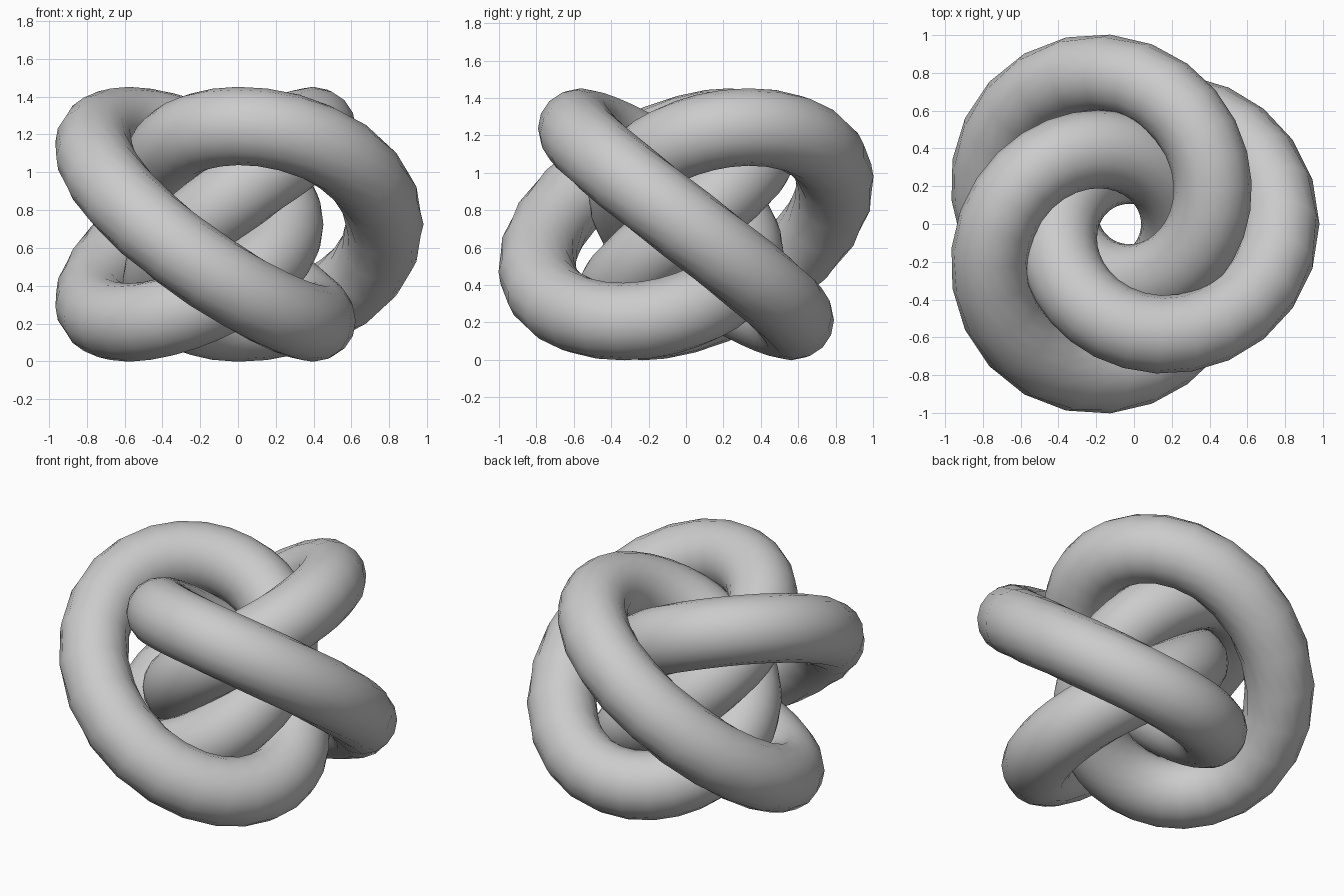
import bpy
import bmesh
from math import sin, cos, pi
from mathutils import Vector

cube = bpy.data.objects.get("Cube")
if cube:
    bpy.data.objects.remove(cube, do_unlink=True)

grey = bpy.data.materials.new("plain_grey")
grey.use_nodes = True
colour = (0.6, 0.6, 0.6, 1)
grey.diffuse_color = colour
grey.node_tree.nodes["Principled BSDF"].inputs["Base Color"].default_value = colour

TURNS, LOBES = 4, 3
STEPS, SIDES, TUBE = 120, 16, 0.207
CENTRE = Vector((-0.06, 0, 0.725))


def path(t):
    """Centre line: four turns round the upright axis, three through the hole."""
    wind = t * LOBES / TURNS
    spread = 2.15 - cos(wind)
    r = 0.96 / spread
    return CENTRE + Vector((r * cos(t), r * sin(t), -0.99 * sin(wind) / spread))


# Rings of points swept along the closed centre line
bm = bmesh.new()
loops = []
for i in range(STEPS):
    t = 2 * pi * TURNS * i / STEPS
    tangent = (path(t + 0.01) - path(t - 0.01)).normalized()
    side = tangent.cross(Vector((0, 0, 1))).normalized()
    up = side.cross(tangent)
    angles = [2 * pi * j / SIDES for j in range(SIDES)]
    loops.append([bm.verts.new(path(t) + TUBE * (cos(a) * side + sin(a) * up))
                  for a in angles])

# Smooth skin between neighbouring rings
for i in range(STEPS):
    here, there = loops[i], loops[(i + 1) % STEPS]
    for j in range(SIDES):
        k = (j + 1) % SIDES
        face = bm.faces.new((here[j], there[j], there[k], here[k]))
        face.smooth = True
bmesh.ops.recalc_face_normals(bm, faces=bm.faces)

mesh = bpy.data.meshes.new("knotted_tube")
bm.to_mesh(mesh)
bm.free()
mesh.materials.append(grey)
knot = bpy.data.objects.new("knotted_tube", mesh)
bpy.context.collection.objects.link(knot)
